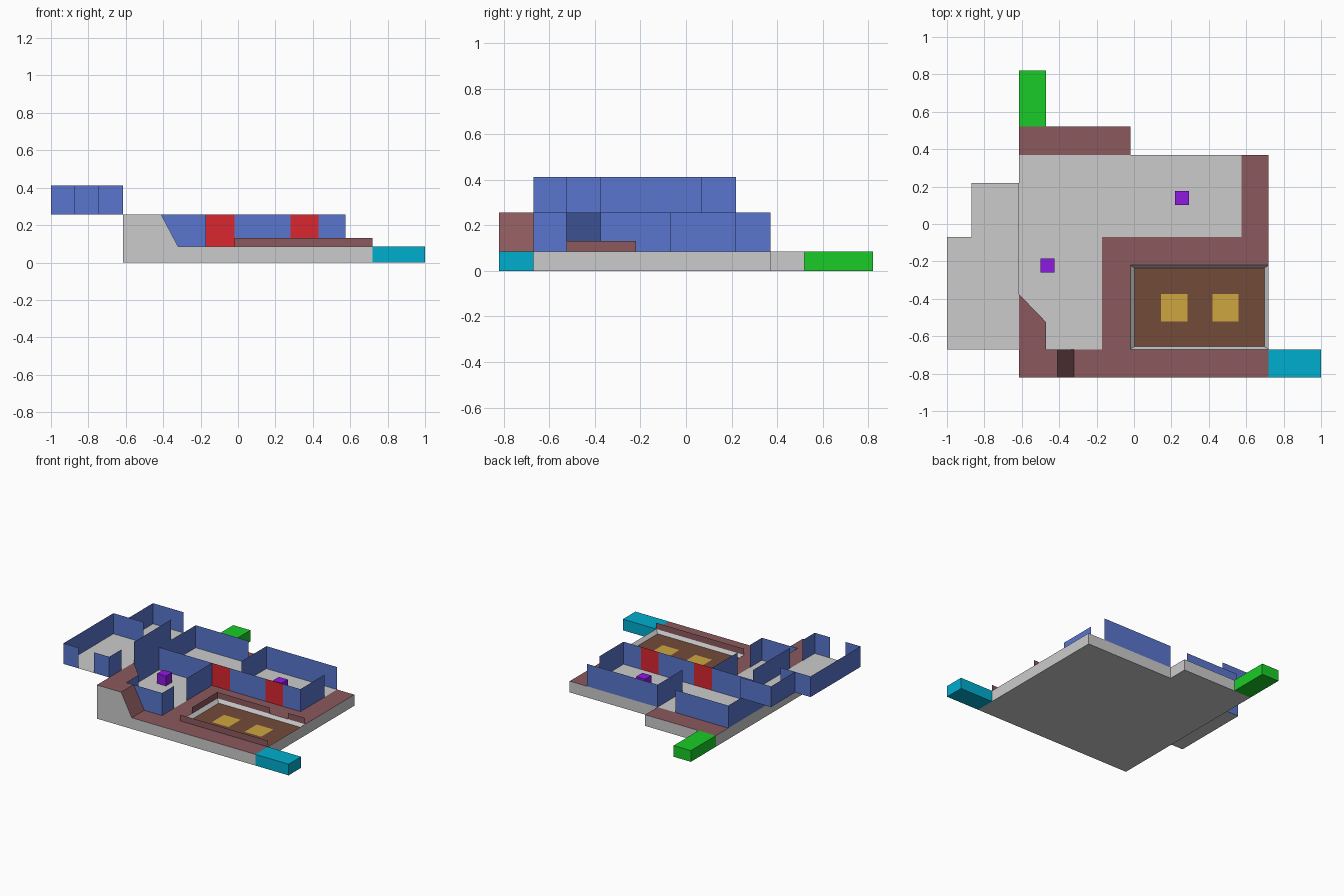
import bpy, bmesh

if "Cube" in bpy.data.objects:
    bpy.data.objects.remove(bpy.data.objects["Cube"])

F, U, T = 0.085, 0.256, 0.413      # lower floor, upper floor, wall top
RAIL, PIT = 0.132, 0.06            # rail top, pit floor


def mat(name, rgb):
    m = bpy.data.materials.new(name)
    m.diffuse_color = (*rgb, 1)
    m.use_nodes = True
    m.node_tree.nodes["Principled BSDF"].inputs["Base Color"].default_value = m.diffuse_color
    return m


BLUE = mat("wall_blue", (0.10, 0.18, 0.62))
BROWN = mat("path_brown", (0.26, 0.10, 0.11))
SOIL = mat("pit_brown", (0.17, 0.07, 0.04))
RED = mat("door_red", (0.70, 0.02, 0.03))
GOLD = mat("panel_gold", (0.62, 0.38, 0.05))
PURPLE = mat("crate_purple", (0.27, 0.01, 0.75))
GREEN = mat("exit_green", (0.01, 0.60, 0.02))
CYAN = mat("exit_cyan", (0.0, 0.42, 0.62))


def faces(name, polys, m=None):
    """One object from a list of 3D polygons."""
    bm = bmesh.new()
    for p in polys:
        bm.faces.new([bm.verts.new(c) for c in p])
    bmesh.ops.remove_doubles(bm, verts=bm.verts, dist=1e-5)
    me = bpy.data.meshes.new(name)
    bm.to_mesh(me)
    bm.free()
    ob = bpy.data.objects.new(name, me)
    bpy.context.collection.objects.link(ob)
    if m:
        me.materials.append(m)
    return ob


def flat(pts, z):
    return [(x, y, z) for x, y in pts]


def rect(x0, x1, y0, y1):
    return [(x0, y0), (x1, y0), (x1, y1), (x0, y1)]


def strip(path, z0, z1):
    """Upright quads along a 2D path."""
    return [[(*a, z0), (*b, z0), (*b, z1), (*a, z1)] for a, b in zip(path, path[1:])]


def walls(name, paths, z0, z1, m):
    faces(name, [q for p in paths for q in strip(p, z0, z1)], m)


def box(name, x0, x1, y0, y1, z0, z1, m):
    r = rect(x0, x1, y0, y1)
    faces(name, strip(r + r[:1], z0, z1) + [flat(r[::-1], z0), flat(r, z1)], m)


# base shell: underside and outer sides
foot = [(-.615, -.82), (.72, -.82), (.72, .37), (-.02, .37), (-.02, .52), (-.615, .52)]
faces("base", strip(foot + foot[:1], 0, F) + [flat(foot[::-1], 0)])

# raised landing with its steep ramp down to the walkway
faces("landing_sides", [
    [(-.615, -.82, F), (-.32, -.82, F), (-.41, -.82, U), (-.615, -.82, U)],
    [(-.615, -.375, F), (-.615, -.82, F), (-.615, -.82, U), (-.615, -.375, U)]])
faces("landing_top", [flat([(-.615, -.82), (-.41, -.82), (-.41, -.67), (-.47, -.67),
                            (-.47, -.525), (-.615, -.375)], U)], BROWN)
faces("ramp", [[(-.41, -.82, U), (-.32, -.82, F), (-.32, -.67, F), (-.41, -.67, U)]], BROWN)

# brown walkways
faces("walkways", [flat(rect(*r), F) for r in (
    (-.32, .72, -.82, -.67), (-.17, -.02, -.67, -.22), (-.17, .72, -.22, -.07),
    (.575, .72, -.07, .37), (-.615, -.02, .37, .52))], BROWN)

# room floors
faces("lower_floor", [
    flat([(-.47, -.67), (-.17, -.67), (-.17, -.07), (-.615, -.07), (-.615, -.375), (-.47, -.525)], F),
    flat(rect(-.615, .575, -.07, .37), F)])
faces("upper_floor", [flat([(-1, -.67), (-.615, -.67), (-.615, .22), (-.87, .22),
                            (-.87, -.07), (-1, -.07)], U)])

# pit with bevelled rim
rim, bed = rect(-.02, .72, -.67, -.22), rect(.003, .697, -.655, -.236)
faces("pit_rim", [[(*rim[i], F), (*rim[i - 3], F), (*bed[i - 3], PIT), (*bed[i], PIT)]
                  for i in range(4)])
faces("pit_bed", [flat(bed, PIT)], SOIL)
for i, x in enumerate((.145, .42)):
    faces(f"pit_panel_{i + 1}", [flat(rect(x, x + .14, -.52, -.375), PIT + .002)], GOLD)
walls("pit_rails", [[(-.02, -.67), (.72, -.67)],
                    [(-.02, -.525), (-.02, -.22), (.425, -.22)],
                    [(.575, -.22), (.72, -.22)]], F, RAIL, BROWN)

# lower room walls
walls("lower_walls", [
    [(-.17, -.525), (-.17, -.67), (-.47, -.67), (-.47, -.525), (-.615, -.375),
     (-.615, .37), (-.17, .37)],
    [(-.17, -.375), (-.17, -.07), (-.615, -.07)],
    [(-.02, -.07), (.28, -.07)],
    [(.43, -.07), (.575, -.07), (.575, .22)],
    [(.575, .37), (-.02, .37), (-.02, .07)]], F, U, BLUE)
for i, x in enumerate((-.17, .28)):
    walls(f"door_{i + 1}", [[(x, -.07), (x + .15, -.07)]], F, U, RED)

# upper room walls
walls("upper_walls", [
    [(-.875, -.67), (-1, -.67), (-1, -.07), (-.745, -.07)],
    [(-.745, -.67), (-.615, -.67), (-.615, -.525)],
    [(-.615, -.375), (-.615, .07)],
    [(-.87, -.07), (-.87, .22), (-.615, .22)]], U, T, BLUE)

# crates and exits
for i, (x, y) in enumerate(((-.4625, -.2225), (.2575, .14))):
    h = .0375
    box(f"crate_{i + 1}", x - h, x + h, y - h, y + h, F, F + 2 * h, PURPLE)
box("side_exit", .72, 1, -.82, -.67, 0, F, CYAN)
box("back_exit", -.615, -.47, .52, .82, 0, F, GREEN)
